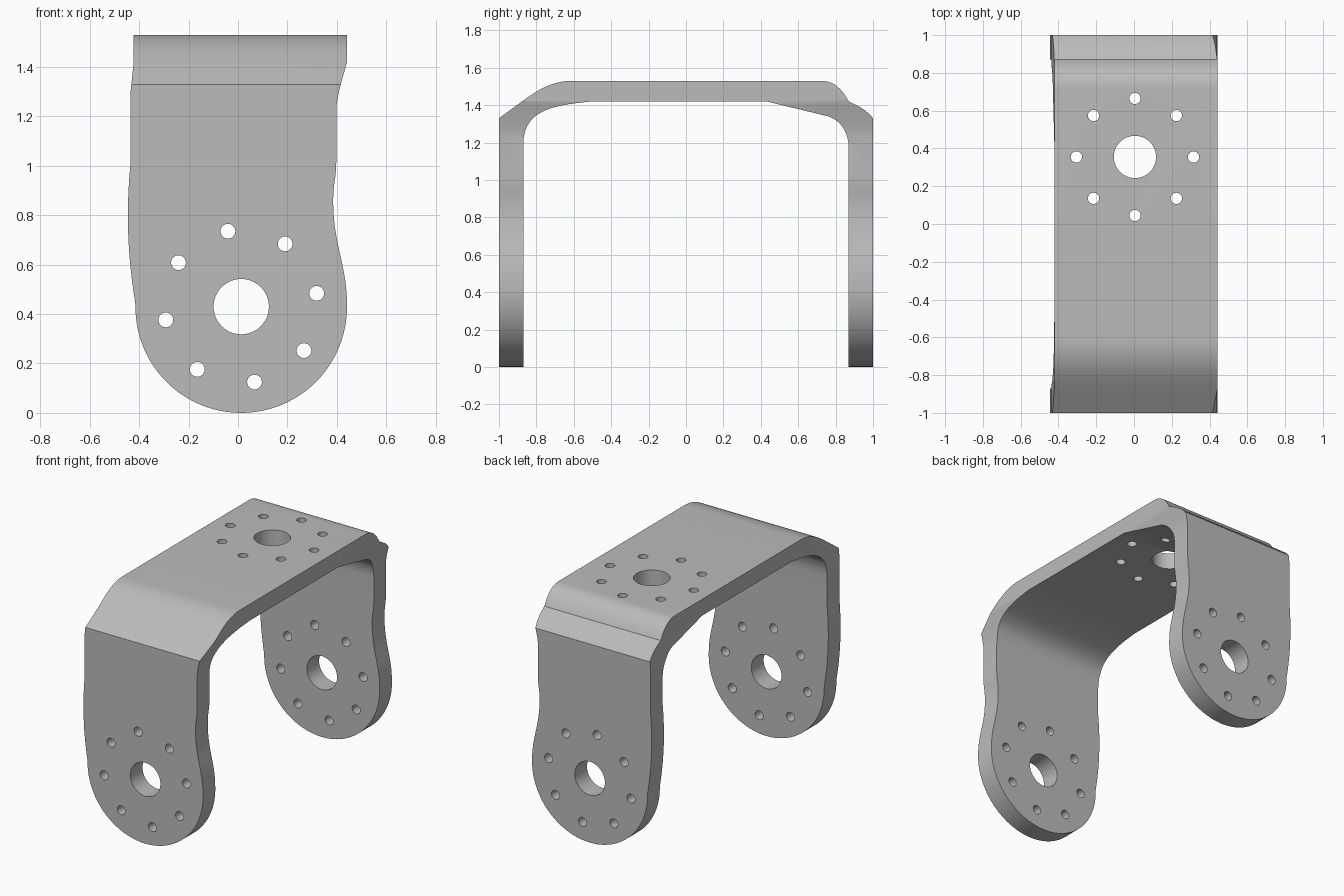
import bpy
import bmesh
from math import cos, sin, pi, radians
from mathutils import Matrix, Vector
from mathutils.geometry import interpolate_bezier

cube = bpy.data.objects.get("Cube")
if cube:
    bpy.data.objects.remove(cube, do_unlink=True)

metal = bpy.data.materials.new("grey metal")
metal.use_nodes = True
GREY = (0.5, 0.5, 0.5, 1)
metal.diffuse_color = GREY
metal.node_tree.nodes["Principled BSDF"].inputs["Base Color"].default_value = GREY


def curve(a, b, c, d, steps=14):
    """Points along a bezier, as pairs."""
    pts = interpolate_bezier(*[Vector((*p, 0)) for p in (a, b, c, d)], steps)
    return [(p.x, p.y) for p in pts]


def finish(name, bm):
    bmesh.ops.recalc_face_normals(bm, faces=bm.faces)
    mesh = bpy.data.meshes.new(name)
    bm.to_mesh(mesh)
    bm.free()
    mesh.materials.append(metal)
    obj = bpy.data.objects.new(name, mesh)
    bpy.context.collection.objects.link(obj)
    return obj


def prism(name, points, place, depth):
    """Extrude an outline both ways from the middle plane."""
    bm = bmesh.new()
    face = bm.faces.new([bm.verts.new(place(u, v, -1) * depth) for u, v in points])
    grown = bmesh.ops.extrude_face_region(bm, geom=[face])["geom"]
    shift = (place(0, 0, 1) - place(0, 0, -1)) * depth
    bmesh.ops.translate(bm, vec=shift, verts=[g for g in grown if isinstance(g, bmesh.types.BMVert)])
    return finish(name, bm)


def hole_pattern(name, centre, turn, start, depth):
    """Large bore and a ring of eight bolt holes."""
    bm = bmesh.new()
    holes = [(0, 0, 0.112)]
    for i in range(8):
        a = start + i * pi / 4
        holes.append((0.31 * cos(a), 0.31 * sin(a), 0.03))
    for u, v, r in holes:
        bmesh.ops.create_cone(bm, cap_ends=True, segments=48 if r > 0.1 else 24,
                              radius1=r, radius2=r, depth=depth,
                              matrix=Matrix.Translation(centre) @ turn @ Matrix.Translation((u, v, 0)))
    return finish(name, bm)


def apply_boolean(obj, cutter, operation):
    mod = obj.modifiers.new("cut", "BOOLEAN")
    mod.operation = operation
    mod.solver = "EXACT"
    mod.object = cutter
    shape = obj.evaluated_get(bpy.context.evaluated_depsgraph_get())
    mesh = bpy.data.meshes.new_from_object(shape)
    obj.modifiers.clear()
    obj.data = mesh
    bpy.data.objects.remove(cutter, do_unlink=True)


# Bent strap: side profile, outer edge front to back, then inner edge back to front
strap = [(-1, -0.1), (-1, 1.33)]
strap += curve((-0.87, 1.425), (-0.80, 1.475), (-0.72, 1.53), (-0.61, 1.53))
strap += curve((0.72, 1.53), (0.80, 1.53), (0.84, 1.475), (0.87, 1.42))
strap += curve((0.87, 1.418), (0.92, 1.40), (0.97, 1.37), (1, 1.33), 6)[1:]
strap += [(1, -0.1), (0.87, -0.1)]
strap += curve((0.87, 1.17), (0.87, 1.26), (0.82, 1.33), (0.74, 1.345))
strap += [(0.43, 1.42)]
strap += curve((-0.50, 1.42), (-0.72, 1.40), (-0.87, 1.37), (-0.87, 1.19))
strap += [(-0.87, -0.1)]
bracket = prism("bracket", strap, lambda u, v, s: Vector((s, u, v)), 1)

# Face outline: rounded foot, waisted left edge, bulging right edge
MID, FOOT = 0.013, 0.428
outline = [(MID + FOOT * cos(a), FOOT + FOOT * sin(a))
           for a in (-pi + i * pi / 48 for i in range(49))]
outline += curve((0.441, 0.44), (0.441, 0.60), (0.385, 0.68), (0.385, 0.86))[1:]
outline += curve((0.385, 0.86), (0.385, 0.93), (0.398, 0.95), (0.398, 1.02), 6)[1:]
outline += curve((0.398, 1.24), (0.405, 1.30), (0.425, 1.36), (0.441, 1.42), 8)
outline += [(0.441, 1.7), (-0.422, 1.7), (-0.422, 1.42), (-0.436, 1.29), (-0.436, 1.05)]
outline += curve((-0.436, 1.0), (-0.455, 0.80), (-0.445, 0.62), (-0.415, 0.44))
trim = prism("outline_trim", outline, lambda u, v, s: Vector((u, 1.2 * s, v)), 1)
apply_boolean(bracket, trim, "INTERSECT")

# Holes through both legs and through the top
legs = hole_pattern("leg_holes", (MID, 0, 0.43), Matrix.Rotation(pi / 2, 4, "X"), radians(10), 3)
apply_boolean(bracket, legs, "DIFFERENCE")
top = hole_pattern("top_holes", (0.005, 0.355, 1.5), Matrix.Identity(4), 0, 0.4)
apply_boolean(bracket, top, "DIFFERENCE")

# Smooth bends with crisp edges
bpy.ops.object.select_all(action="DESELECT")
bracket.select_set(True)
bpy.context.view_layer.objects.active = bracket
bpy.ops.object.shade_smooth_by_angle(angle=radians(20))
